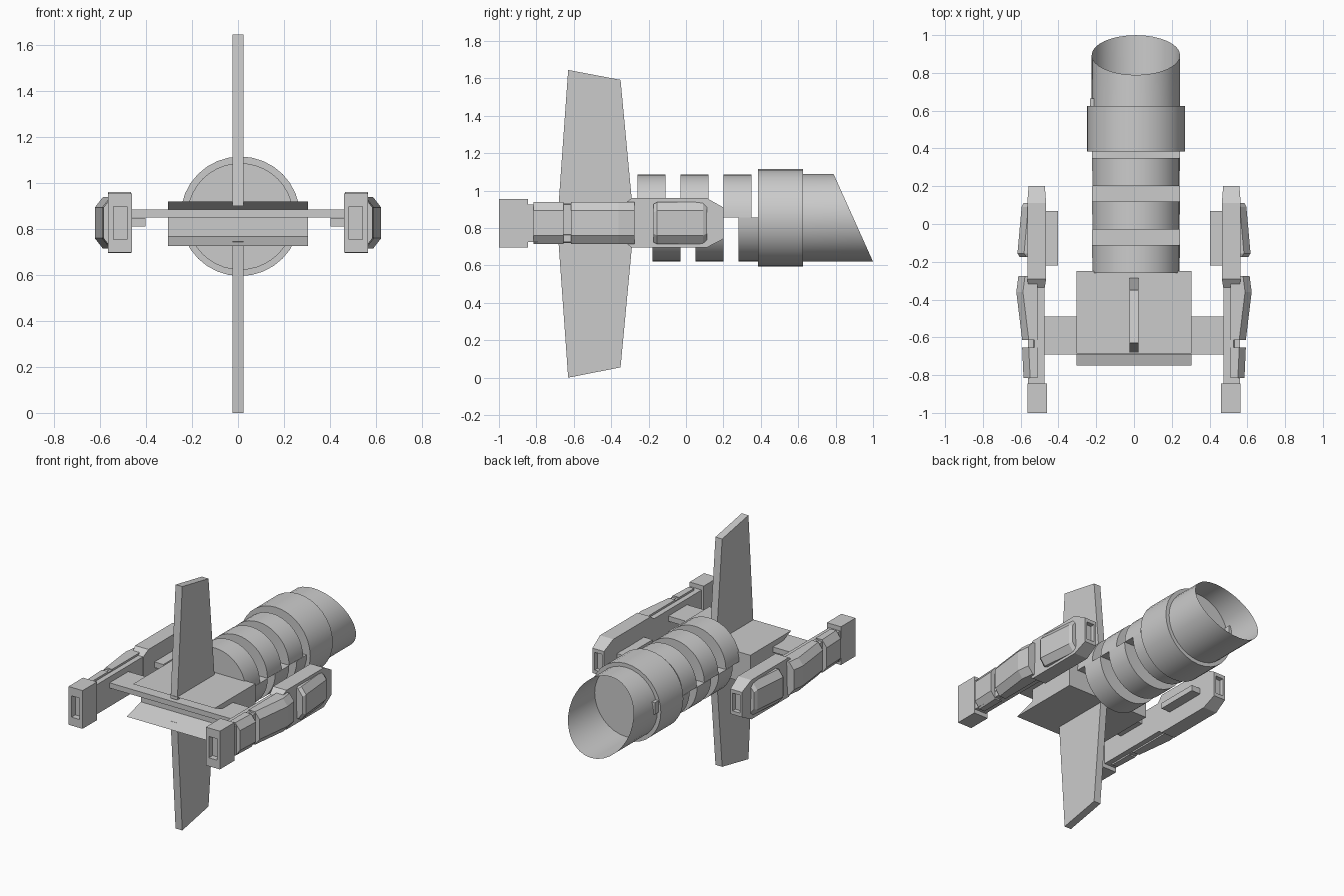
import bpy, bmesh, math
from mathutils import Vector

if "Cube" in bpy.data.objects:
    bpy.data.objects.remove(bpy.data.objects["Cube"])

CX, CZ = 0.01, 0.855      # tube axis


def finish(name, bm, smooth=False, mirror=False):
    bmesh.ops.recalc_face_normals(bm, faces=bm.faces)
    me = bpy.data.meshes.new(name)
    bm.to_mesh(me)
    bm.free()
    ob = bpy.data.objects.new(name, me)
    bpy.context.collection.objects.link(ob)
    if mirror:
        ob.modifiers.new("mirror", 'MIRROR').use_mirror_merge = False
    if smooth:
        bpy.ops.object.select_all(action='DESELECT')
        ob.select_set(True)
        bpy.context.view_layer.objects.active = ob
        bpy.ops.object.shade_smooth_by_angle(angle=math.radians(35))
    return ob


def loft(rings, caps=(True, True)):
    """Skin a list of equally long point rings."""
    bm = bmesh.new()
    vs = [[bm.verts.new(p) for p in r] for r in rings]
    n = len(vs[0])
    for a, b in zip(vs, vs[1:]):
        for i in range(n):
            bm.faces.new((a[i], a[(i + 1) % n], b[(i + 1) % n], b[i]))
    if caps[0]:
        bm.faces.new(vs[0])
    if caps[1]:
        bm.faces.new(vs[-1])
    return bm


def side_profile(pts, x0, x1):
    """Extrude a (y, z) outline across x."""
    return loft([[(x, y, z) for y, z in pts] for x in (x0, x1)])


def box(x0, x1, y0, y1, z0, z1):
    return side_profile([(y0, z0), (y1, z0), (y1, z1), (y0, z1)], x0, x1)


def recess(bm, direction, sx, sz, depth):
    """Sink a rectangular pocket into the end face looking along direction."""
    bm.normal_update()
    bmesh.ops.recalc_face_normals(bm, faces=bm.faces)
    d = Vector((0, direction, 0))
    f = max(bm.faces, key=lambda f: f.normal.dot(d) * 10 + f.calc_center_median().dot(d))
    c = f.calc_center_median()
    bmesh.ops.inset_region(bm, faces=[f], thickness=0.01)
    for v in f.verts:
        v.co.x = c.x + math.copysign(sx, v.co.x - c.x)
        v.co.z = c.z + math.copysign(sz, v.co.z - c.z)
    new = bmesh.ops.extrude_discrete_faces(bm, faces=[f])['faces'][0]
    bmesh.ops.translate(bm, verts=new.verts, vec=-d * depth)


def arc(r, y, a0=0.0, a1=360.0, n=32):
    full = a1 - a0 >= 360
    steps = n if full else n + 1
    out = []
    for i in range(steps):
        a = math.radians(a0 + (a1 - a0) * i / n)
        out.append((CX + r * math.cos(a), y, CZ + r * math.sin(a)))
    return out


# Staggered half discs of the tube
for i in range(3):
    y = -0.26 + 0.23 * i
    finish(f"upper_half_ring_{i}", loft([arc(0.231, y, 0, 180, 20), arc(0.231, y + 0.15, 0, 180, 20)]), True)
    y += 0.08
    y1 = min(y + 0.15, 0.395)
    finish(f"lower_half_ring_{i}", loft([arc(0.233, y, 180, 360, 20), arc(0.233, y1, 180, 360, 20)]), True)

# Collar and slanted open hood
finish("collar", loft([arc(0.26, 0.385), arc(0.26, 0.625)]), True)
hood_end = [(x, 1.0 - (z - 0.62) * 0.45, z) for x, y, z in arc(0.234, 1)]
finish("slanted_hood", loft([arc(0.234, 0.62), hood_end], (False, False)), True)
finish("collar_tab", box(-0.233, -0.2, 0.6, 0.665, 0.85, 0.93))

# Centre body with a mouth-shaped front
finish("centre_body", side_profile(
    [(-0.25, 0.725), (-0.75, 0.725), (-0.60, 0.768), (-0.60, 0.885),
     (-0.685, 0.92), (-0.25, 0.92)], -0.305, 0.305))

# Crossbar between the side pods
finish("crossbar", box(-0.48, 0.48, -0.69, -0.49, 0.85, 0.885))

# Upper and lower fins
finish("upper_fin", side_profile([(-0.683, 0.9), (-0.63, 1.645), (-0.35, 1.592), (-0.285, 0.9)], -0.025, 0.025))
finish("lower_fin", side_profile([(-0.683, 0.745), (-0.63, 0.0), (-0.35, 0.055), (-0.285, 0.745)], -0.025, 0.025))

# Side pods
bm = box(0.46, 0.565, -1.0, -0.845, 0.697, 0.955)
recess(bm, -1, 0.03, 0.072, 0.04)
finish("pod_front_block", bm, mirror=True)

finish("pod_spine", box(0.475, 0.56, -0.85, -0.3, 0.725, 0.925), mirror=True)

bm = side_profile([(-0.335, 0.73), (-0.29, 0.695), (0.11, 0.695), (0.2, 0.742),
                   (0.2, 0.91), (0.11, 0.96), (-0.29, 0.96), (-0.335, 0.925)], 0.465, 0.565)
for v in bm.verts:        # ends taper slightly
    if v.co.y > 0.15 or v.co.y < -0.3:
        v.co.x = 0.515 + (v.co.x - 0.515) * 0.86
recess(bm, 1, 0.028, 0.06, 0.03)
finish("pod_rear_body", bm, mirror=True)


def armour(name, sections, inner):
    rings = []
    for y, xo, inset in sections:
        lo, hi, base = 0.715 + inset, 0.938 - inset, xo - 0.035
        rings.append([(inner, y, lo), (base, y, lo), (xo, y, lo + 0.045),
                      (xo, y, hi - 0.045), (base, y, hi), (inner, y, hi)])
    finish(name, loft(rings), mirror=True)


armour("pod_front_armour", [(-0.815, 0.585, 0), (-0.655, 0.592, 0), (-0.655, 0.562, 0.006),
                            (-0.615, 0.562, 0.006), (-0.615, 0.592, 0), (-0.36, 0.623, 0),
                            (-0.275, 0.612, 0)], 0.51)
armour("pod_rear_armour", [(-0.175, 0.605, 0.01), (-0.155, 0.617, 0), (0.09, 0.595, 0),
                           (0.112, 0.585, 0.01)], 0.55)
finish("pod_inner_rail", box(0.403, 0.47, -0.22, 0.07, 0.81, 0.848), mirror=True)
